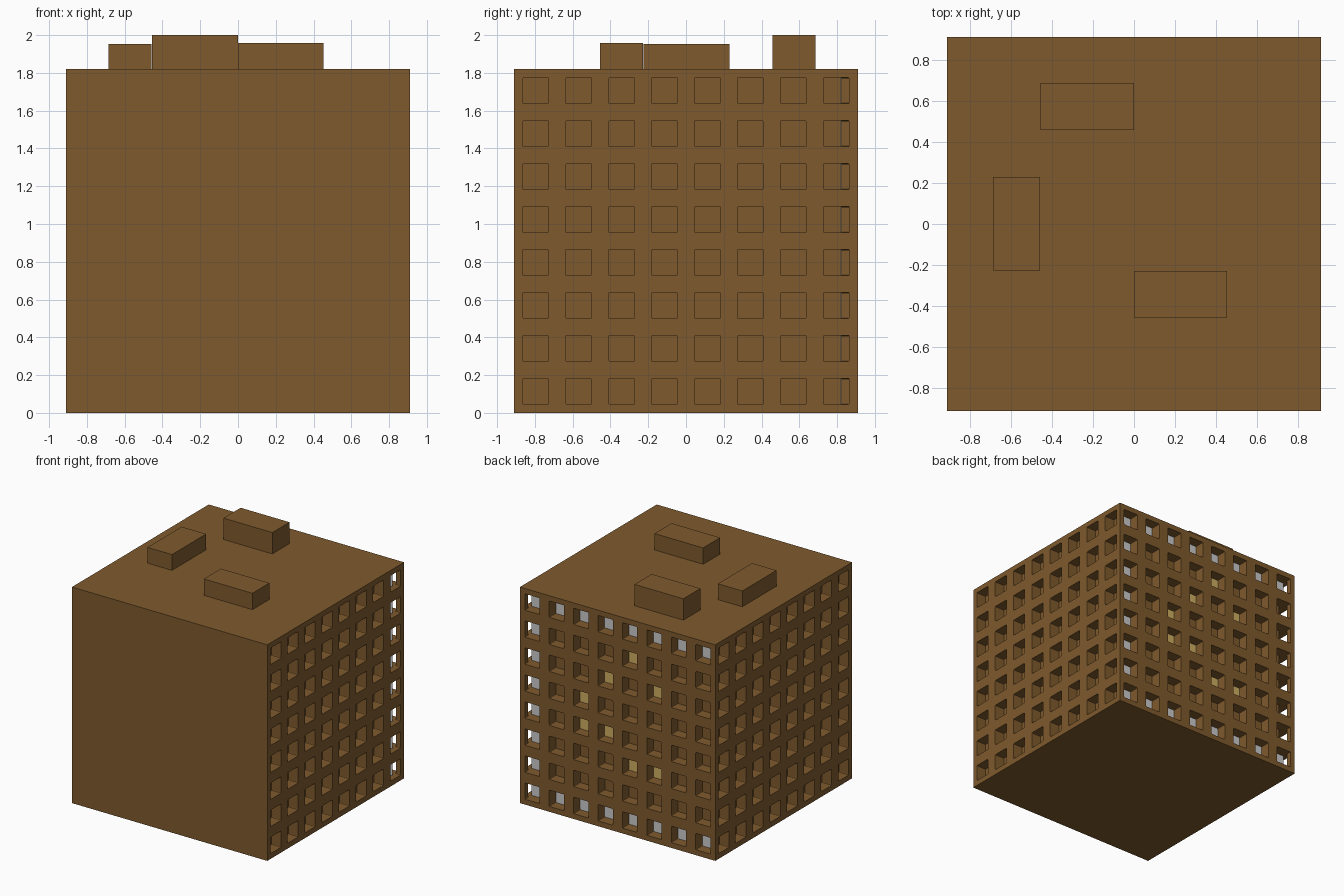
import bpy, bmesh
from mathutils import Matrix, Vector

if "Cube" in bpy.data.objects:
    bpy.data.objects.remove(bpy.data.objects["Cube"])

W = 0.91                 # half width of the block
H = 1.82                 # block height
CELL = H / 8             # window grid spacing
WIN = 0.138              # window opening size
DEPTH = 0.09             # window recess depth


def material(name, rgb):
    m = bpy.data.materials.new(name)
    m.diffuse_color = (*rgb, 1.0)
    m.use_nodes = True
    m.node_tree.nodes["Principled BSDF"].inputs["Base Color"].default_value = m.diffuse_color
    return m


brown = material("brown wall", (0.212, 0.102, 0.026))
grey = material("grey glass", (0.60, 0.60, 0.61))
yellow = material("yellow glass", (0.62, 0.43, 0.12))


def add_box(bm, lo, hi):
    lo, hi = Vector(lo), Vector(hi)
    mat = Matrix.Translation((lo + hi) / 2) @ Matrix.Diagonal((*(hi - lo), 1))
    return bmesh.ops.create_cube(bm, size=1, matrix=mat)["verts"]


def finish(bm, name, mat):
    me = bpy.data.meshes.new(name)
    bm.to_mesh(me)
    bm.free()
    ob = bpy.data.objects.new(name, me)
    bpy.context.scene.collection.objects.link(ob)
    me.materials.append(mat)
    return ob


def box_object(name, lo, hi, mat):
    bm = bmesh.new()
    add_box(bm, lo, hi)
    return finish(bm, name, mat)


def centre(i):
    return -W + CELL * (i + 0.5)


# Main block
block = box_object("building_block", (-W, -W, 0), (W, W, H), brown)


# Window recesses: one grid of slightly rounded cutters per side
def window_cutters(name, axis, sign):
    bm = bmesh.new()
    h = WIN / 2
    depth = sorted((sign * (W - DEPTH), sign * (W + 0.05)))
    for col in range(8):
        for row in range(8):
            c, z = centre(col), CELL * (row + 0.5)
            lo, hi = [c - h, c - h, z - h], [c + h, c + h, z + h]
            lo[axis], hi[axis] = depth
            add_box(bm, lo, hi)
    edges = [e for e in bm.edges
             if abs(e.verts[0].co[axis] - e.verts[1].co[axis]) > 0.01]
    bmesh.ops.bevel(bm, geom=edges, offset=0.007, segments=2, profile=0.5,
                    affect='EDGES')
    ob = finish(bm, name, brown)
    ob.hide_render = True
    return ob


cutters = [window_cutters("right_window_cutter", 0, 1),
           window_cutters("left_window_cutter", 0, -1),
           window_cutters("back_window_cutter", 1, 1)]
for cutter in cutters:
    mod = block.modifiers.new(cutter.name, 'BOOLEAN')
    mod.operation = 'DIFFERENCE'
    mod.solver = 'EXACT'
    mod.object = cutter

# Bake the cuts and remove the helpers
dg = bpy.context.evaluated_depsgraph_get()
cut_mesh = bpy.data.meshes.new_from_object(block.evaluated_get(dg))
block.modifiers.clear()
block.data = cut_mesh
for cutter in cutters:
    bpy.data.objects.remove(cutter)


# Coloured panes at the bottom of the back recesses
# (columns run from +x to -x, rows from the top down)
def panes(name, cells, mat):
    bm = bmesh.new()
    h, y = WIN / 2, W - DEPTH
    for col, row in cells:
        x, z = -centre(col), H - CELL * (row + 0.5)
        add_box(bm, (x - h, y - 0.001, z - h), (x + h, y + 0.002, z + h))
    return finish(bm, name, mat)


border = [(c, r) for c in range(8) for r in range(8) if r in (0, 7) or c == 0]
panes("grey_window_panes", border, grey)
lit = [(4, 1), (3, 2), (5, 2), (2, 3), (2, 4), (3, 4), (4, 5), (5, 5)]
panes("yellow_window_panes", lit, yellow)

# Roof boxes
box_object("roof_box_back", (-0.455, 0.457, H), (0, 0.685, 2.0), brown)
box_object("roof_box_left", (-0.685, -0.226, H), (-0.457, 0.229, 1.953), brown)
box_object("roof_box_front", (0, -0.455, H), (0.453, -0.228, 1.958), brown)
